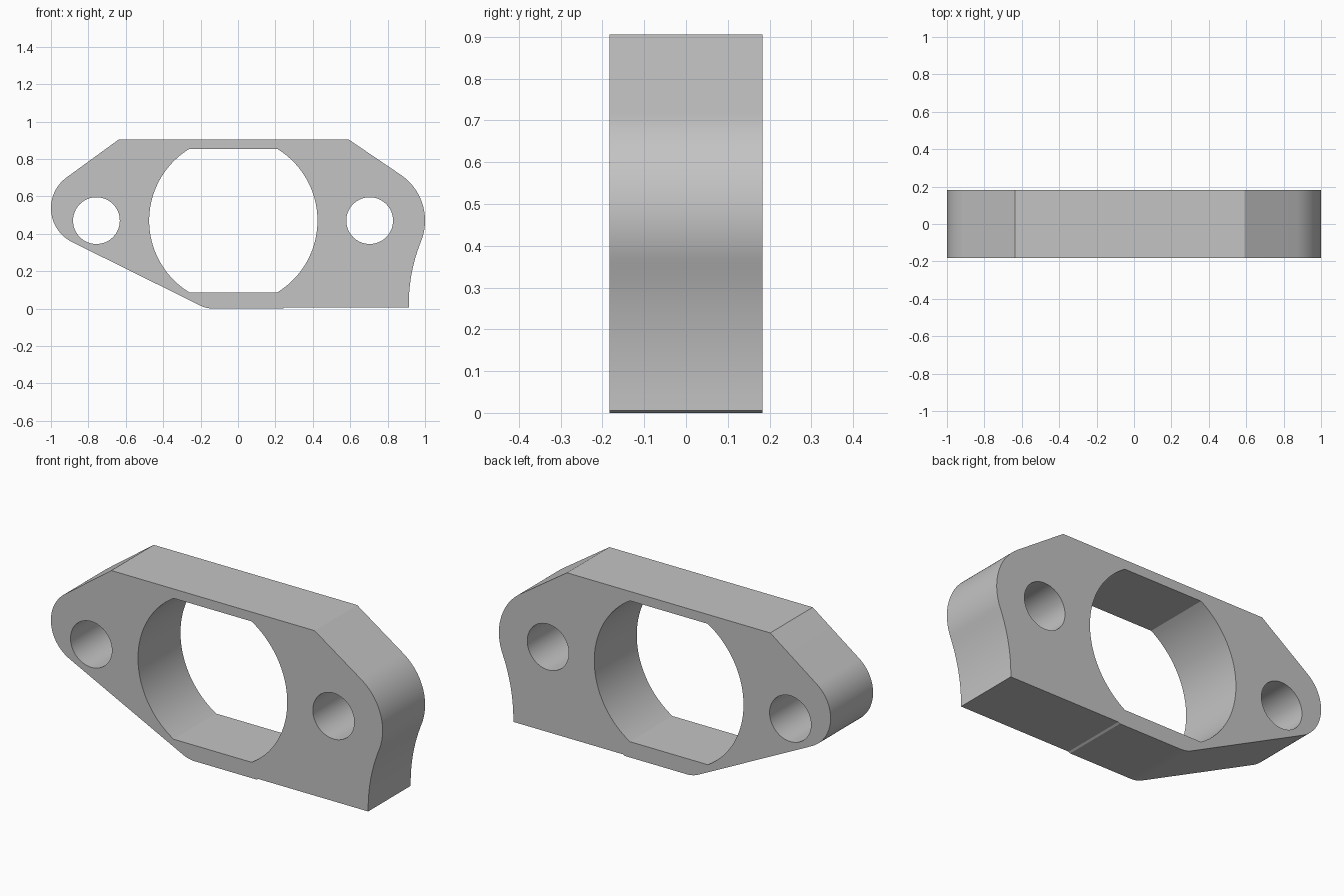
import bpy
import bmesh
from math import cos, sin, radians, asin, degrees

cube = bpy.data.objects.get("Cube")
if cube:
    bpy.data.objects.remove(cube, do_unlink=True)

HALF_DEPTH = 0.183
HOLE_Z = 0.47


def arc(cx, cz, r, start, end, steps):
    """Points along a circular arc, angles in degrees."""
    angles = [radians(start + (end - start) * i / steps) for i in range(steps + 1)]
    return [(cx + r * cos(a), cz + r * sin(a)) for a in angles]


def circle(cx, cz, r, steps=64):
    return arc(cx, cz, r, 0, 360, steps)[:-1]


# Outer outline, clockwise from the top left corner
outline = [(-0.636, 0.905), (0.59, 0.905)]
outline += arc(0.704, HOLE_Z, 0.296, 56, -22, 24)             # right ear
outline += arc(1.813, 0.022, 0.9, 158, 181, 12)[1:]           # concave flank
outline += [(0.913, 0.006), (0.25, 0.006), (0.24, 0.0)]       # stepped foot
outline += arc(-0.132, 0.16, 0.16, 270, 243.6, 8)             # bottom fillet
outline += arc(-0.7975, 0.537, 0.2025, 243.6, 126, 32)        # left ear

# Central bore with flats at the top and bottom
BORE_X, BORE_R, FLAT = -0.025, 0.45, 0.384
lim = degrees(asin(FLAT / BORE_R))
bore = arc(BORE_X, HOLE_Z, BORE_R, -lim, lim, 40)
bore += arc(BORE_X, HOLE_Z, BORE_R, 180 - lim, 180 + lim, 40)

# Two bolt holes
holes = [circle(x, HOLE_Z, 0.125) for x in (-0.757, 0.704)]

# Fill the profile around its holes and extrude it through the depth
bm = bmesh.new()
for loop in [outline, bore] + holes:
    verts = [bm.verts.new((x, -HALF_DEPTH, z)) for x, z in loop]
    for a, b in zip(verts, verts[1:] + verts[:1]):
        bm.edges.new((a, b))
bmesh.ops.triangle_fill(bm, edges=bm.edges[:], use_beauty=True, normal=(0, -1, 0))
result = bmesh.ops.extrude_face_region(bm, geom=bm.faces[:], use_keep_orig=True)
moved = [g for g in result["geom"] if isinstance(g, bmesh.types.BMVert)]
bmesh.ops.translate(bm, verts=moved, vec=(0, 2 * HALF_DEPTH, 0))
bmesh.ops.recalc_face_normals(bm, faces=bm.faces[:])

mesh = bpy.data.meshes.new("flange_plate")
bm.to_mesh(mesh)
bm.free()
plate = bpy.data.objects.new("flange_plate", mesh)
bpy.context.collection.objects.link(plate)

# Plain grey material
grey = bpy.data.materials.new("plain grey")
grey.use_nodes = True
colour = (0.55, 0.55, 0.55, 1.0)
grey.diffuse_color = colour
grey.node_tree.nodes["Principled BSDF"].inputs["Base Color"].default_value = colour
mesh.materials.append(grey)

# Smooth curved walls, crisp corners
bpy.ops.object.select_all(action="DESELECT")
plate.select_set(True)
bpy.context.view_layer.objects.active = plate
bpy.ops.object.shade_smooth_by_angle(angle=radians(25))
